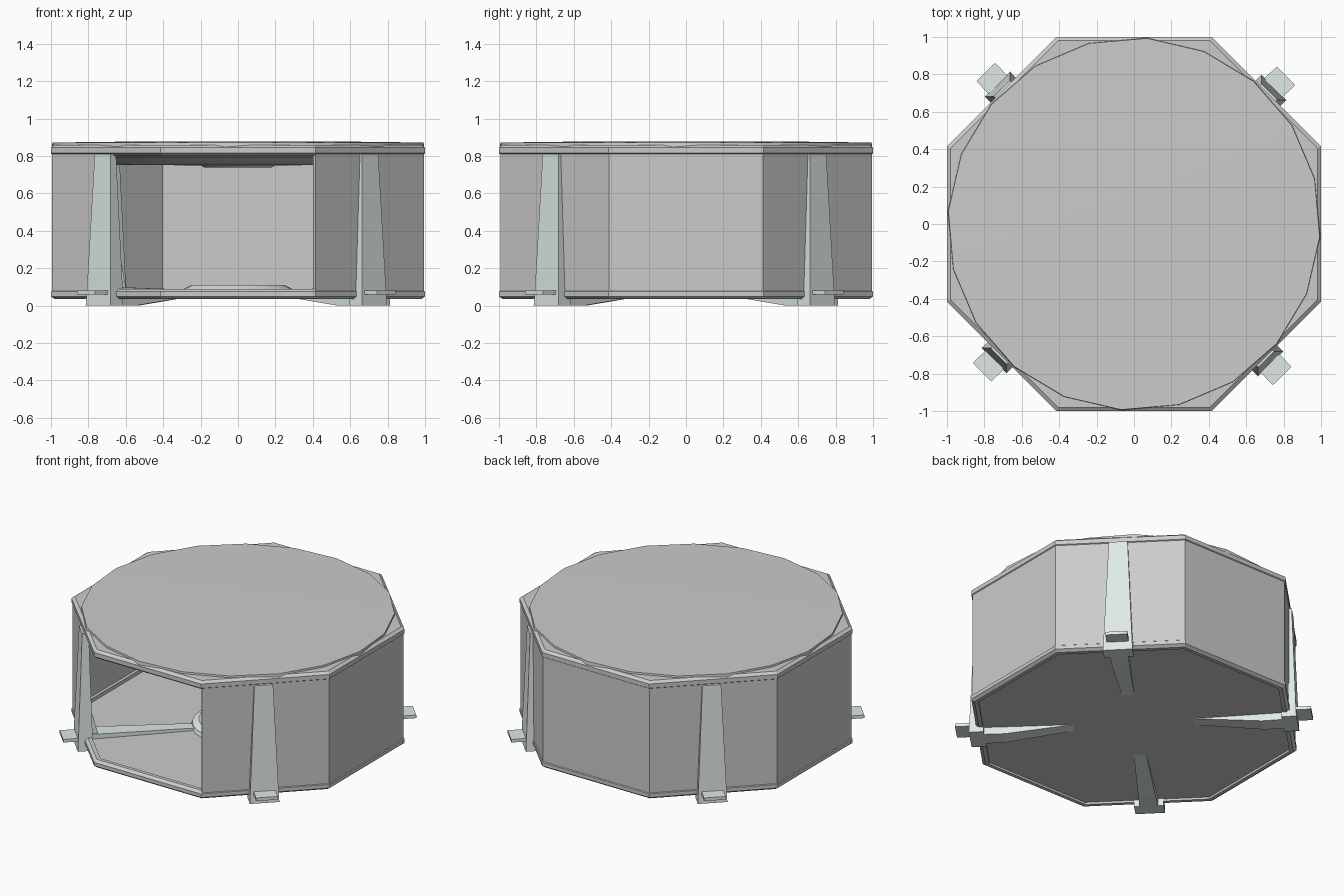
import bpy, bmesh
from math import sin, cos, pi, radians

if "Cube" in bpy.data.objects:
    bpy.data.objects.remove(bpy.data.objects["Cube"])

OCT = 1 / cos(pi / 8)          # apothem to corner radius

pale = bpy.data.materials.new("pale_metal")
pale.diffuse_color = (0.74, 0.82, 0.81, 1)
pale.use_nodes = True
pale.node_tree.nodes["Principled BSDF"].inputs["Base Color"].default_value = pale.diffuse_color


def finish(name, bm, mat=None, smooth=False):
    bmesh.ops.remove_doubles(bm, verts=bm.verts, dist=1e-5)
    bmesh.ops.recalc_face_normals(bm, faces=bm.faces)
    me = bpy.data.meshes.new(name)
    bm.to_mesh(me)
    bm.free()
    ob = bpy.data.objects.new(name, me)
    bpy.context.collection.objects.link(ob)
    if mat:
        me.materials.append(mat)
    if smooth:
        bpy.context.view_layer.objects.active = ob
        ob.select_set(True)
        bpy.ops.object.shade_smooth_by_angle(angle=radians(30))
        ob.select_set(False)
    return ob


def lathe(name, profile, sides, phase=0, k=1, closed=False, mat=None, smooth=False):
    """Spin (radius, z) points round the z axis."""
    bm = bmesh.new()
    rings = []
    for r, z in profile:
        if r == 0:
            rings.append([bm.verts.new((0, 0, z))] * sides)
        else:
            rings.append([bm.verts.new((k * r * cos(phase + 2 * pi * i / sides),
                                        k * r * sin(phase + 2 * pi * i / sides), z))
                          for i in range(sides)])
    pairs = list(zip(rings, rings[1:]))
    if closed:
        pairs.append((rings[-1], rings[0]))
    for a, b in pairs:
        for i in range(sides):
            j = (i + 1) % sides
            bm.faces.new(list(dict.fromkeys((a[i], a[j], b[j], b[i]))))
    return finish(name, bm, mat, smooth)


def loft(name, sections, angle, mat):
    """Join four-cornered sections; x is radial, y is sideways."""
    bm = bmesh.new()
    c, s = cos(angle), sin(angle)
    rings = [[bm.verts.new((x * c - y * s, x * s + y * c, z)) for x, y, z in sec]
             for sec in sections]
    for a, b in zip(rings, rings[1:]):
        for i in range(4):
            j = (i + 1) % 4
            bm.faces.new((a[i], a[j], b[j], b[i]))
    bm.faces.new(rings[0])
    bm.faces.new(rings[-1])
    return finish(name, bm, mat)


def flat(r0, r1, w, z):         # horizontal section
    return [(r0, -w, z), (r1, -w, z), (r1, w, z), (r0, w, z)]


def upright(r, w, z0, z1):      # section facing outward
    return [(r, -w, z0), (r, w, z0), (r, w, z1), (r, -w, z1)]


# Octagonal rims at the bottom and top
def rim(name, z0, z1, inner):
    m = (z0 + z1) / 2
    lathe(name, [(inner, z0), (0.98, z0), (1.0, z0 + 0.015), (1.0, m),
                 (1.0, z1 - 0.015), (0.98, z1), (inner, z1)],
          8, pi / 8, OCT, closed=True)


rim("bottom_rim", 0.035, 0.09, 0.955)
rim("top_rim", 0.80, 0.86, 0.90)

# Floor plate
lathe("floor", [(0, 0.05), (0.97, 0.05), (0.97, 0.065), (0, 0.065)], 8, pi / 8, OCT)

# Wall, open from the front right corner to the front left leg
corners = [radians(-67.5 + 45 * i) for i in range(7)]
pts = [(0.985 * OCT * cos(a), 0.985 * OCT * sin(a)) for a in corners]
pts.append((-0.68, -0.985 * 2 ** 0.5 + 0.68))
bm = bmesh.new()
low = [bm.verts.new((x, y, 0.06)) for x, y in pts]
high = [bm.verts.new((x, y, 0.82)) for x, y in pts]
for i in range(len(pts) - 1):
    bm.faces.new((low[i], low[i + 1], high[i + 1], high[i]))
wall = finish("wall", bm)
mod = wall.modifiers.new("thickness", 'SOLIDIFY')
mod.thickness = 0.02
mod.offset = 0

# Twenty-sided lid with a shallow dished underside
lathe("lid", [(0, 0.878), (0.6, 0.877), (0.995, 0.872), (1.0, 0.835), (0.94, 0.79),
              (0.66, 0.752), (0.2, 0.75), (0.18, 0.738), (0, 0.738)],
      20, radians(-4), smooth=True)

# Raised ring on the floor centre
lathe("floor_ring", [(0.30, 0.06), (0.29, 0.09), (0.25, 0.11), (0.20, 0.10),
                     (0.17, 0.08), (0.17, 0.06)], 24, closed=True, mat=pale, smooth=True)

# Four tapered legs with foot, tab and floor spoke
for i, side in enumerate(("back_right", "back_left", "front_left", "front_right")):
    a = radians(44.3 + 90 * i)
    loft(side + "_leg", [flat(0.95, 1.045, 0.095, 0.0), flat(0.95, 1.04, 0.09, 0.10),
                         flat(0.97, 1.012, 0.06, 0.81)], a, pale)
    loft(side + "_tab", [upright(1.0, 0.07, 0.06, 0.082),
                         upright(1.135, 0.07, 0.06, 0.082)], a, pale)
    loft(side + "_spoke", [upright(0.96, 0.06, 0.0, 0.10), upright(0.82, 0.055, 0.0, 0.095),
                           upright(0.38, 0.04, 0.05, 0.085),
                           upright(0.24, 0.035, 0.055, 0.08)], a, pale)
    loft(side + "_inner_post", [flat(0.90, 0.97, 0.05, 0.06),
                                flat(0.94, 0.97, 0.05, 0.22)], a, pale)
